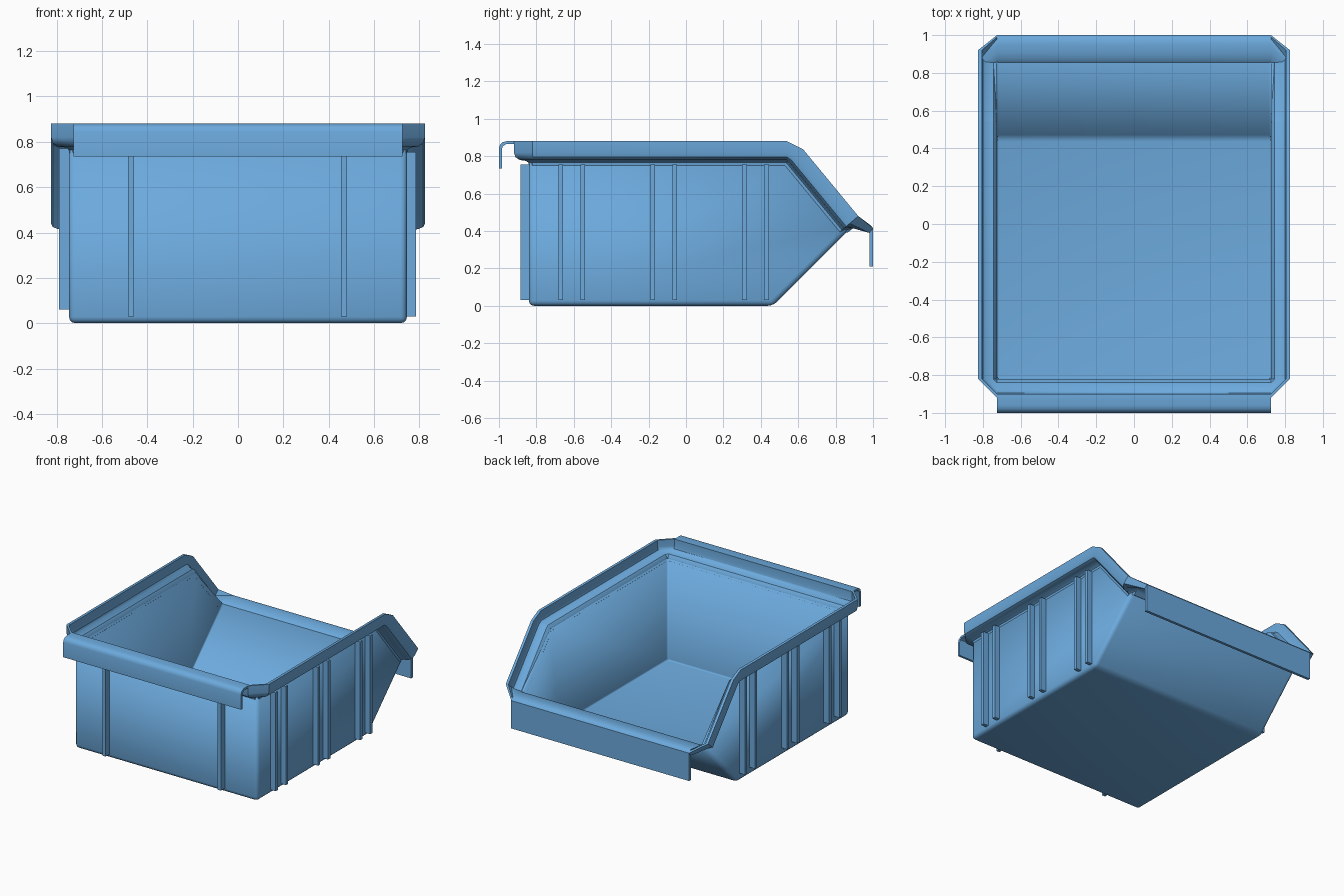
import bpy, bmesh, math
from mathutils import Vector

if "Cube" in bpy.data.objects:
    bpy.data.objects.remove(bpy.data.objects["Cube"])

blue = bpy.data.materials.new("blue_plastic")
blue.diffuse_color = (0.15, 0.40, 0.72, 1)
blue.use_nodes = True
blue.node_tree.nodes["Principled BSDF"].inputs["Base Color"].default_value = blue.diffuse_color


def finish(name, bm, smooth=True):
    bmesh.ops.recalc_face_normals(bm, faces=bm.faces)
    me = bpy.data.meshes.new(name)
    bm.to_mesh(me)
    bm.free()
    ob = bpy.data.objects.new(name, me)
    bpy.context.collection.objects.link(ob)
    me.materials.append(blue)
    if smooth:
        bpy.ops.object.select_all(action='DESELECT')
        bpy.context.view_layer.objects.active = ob
        ob.select_set(True)
        bpy.ops.object.shade_smooth_by_angle(angle=math.radians(35))
    return ob


def prism(bm, profile, x):
    """Extrude a (y, z) profile from -x to x; return its strip faces."""
    a = [bm.verts.new((-x, y, z)) for y, z in profile]
    b = [bm.verts.new((x, y, z)) for y, z in profile]
    bm.faces.new(a)
    bm.faces.new(b[::-1])
    n = len(a)
    return [bm.faces.new((a[i], b[i], b[(i + 1) % n], a[(i + 1) % n])) for i in range(n)]


# Bin body: side profile extruded, top and slanted mouth left open
bm = bmesh.new()
strips = prism(bm, [(-0.84, 0), (0.465, 0), (0.87, 0.405), (0.54, 0.765), (-0.84, 0.765)], 0.745)
bmesh.ops.recalc_face_normals(bm, faces=bm.faces)
bmesh.ops.delete(bm, geom=strips[2:4], context='FACES_ONLY')
bmesh.ops.bevel(bm, geom=[e for e in bm.edges if len(e.link_faces) == 2],
                offset=0.028, segments=3, profile=0.5, affect='EDGES')
# inner skin comes from a solidify modifier
body = finish("bin_body", bm)
sol = body.modifiers.new("wall_thickness", 'SOLIDIFY')
sol.thickness = 0.02
sol.offset = -1

# Rim: stepped section lofted around the mouth, ending in the rounded pouring lip
section = [(0, -0.03), (0.005, -0.005), (0.02, 0.012), (0.06, 0.018), (0.075, 0.03),
           (0.08, 0.05), (0.08, 0.10), (0.10, 0.10), (0.10, 0.04), (0.092, 0.015),
           (0.07, 0), (0.035, -0.005), (0.022, -0.015), (0.02, -0.03)]
lip = [(0.84, 0.40), (0.855, 0.418), (0.875, 0.432), (0.91, 0.442), (0.95, 0.442),
       (0.98, 0.435), (0.99, 0.428), (1.0, 0.415), (0.98, 0.39), (0.965, 0.412),
       (0.94, 0.42), (0.915, 0.42), (0.89, 0.412), (0.865, 0.392)]
slope_up = Vector((0, 0.76, 0.65))
stations = [((0.725, -0.82, 0.78), (0, -1, 0), (0, 0, 1)),
            ((0.725, -0.82, 0.78), (1, 0, 0), (0, 0, 1)),
            ((0.725, 0.54, 0.78), (1, 0, 0), (0, 0, 1)),
            ((0.725, 0.55, 0.772), (1, 0, 0), slope_up),
            ((0.725, 0.845, 0.415), (1, 0, 0), slope_up)]
rings = [[Vector(p) + Vector(o) * s + Vector(u) * t for s, t in section] for p, o, u in stations]
rings.append([Vector((0.725, y, z)) for y, z in lip])
rings += [[Vector((-v.x, v.y, v.z)) for v in r] for r in reversed(rings)]
bm = bmesh.new()
loops = [[bm.verts.new(v) for v in r] for r in rings]
n = len(section)
for i, a in enumerate(loops):
    b = loops[(i + 1) % len(loops)]
    for j in range(n):
        k = (j + 1) % n
        bm.faces.new((a[j], a[k], b[k], b[j]))
bmesh.ops.remove_doubles(bm, verts=bm.verts, dist=1e-5)
finish("rim", bm)

# Hanging hook on the -y side
bm = bmesh.new()
prism(bm, [(-0.90, 0.88), (-0.96, 0.88), (-0.98, 0.875), (-0.994, 0.863), (-1, 0.845),
           (-1, 0.735), (-0.984, 0.735), (-0.984, 0.84), (-0.978, 0.855), (-0.96, 0.865),
           (-0.90, 0.865)], 0.725)
finish("hanging_hook", bm)

# Label flap below the pouring lip
bm = bmesh.new()
prism(bm, [(0.98, 0.21), (1.0, 0.21), (1.0, 0.415), (0.98, 0.415)], 0.725)
finish("lip_flap", bm, False)


def rib(name, lo, hi):
    bm = bmesh.new()
    bmesh.ops.create_cube(bm, size=1)
    for v in bm.verts:
        v.co = [l + (c + 0.5) * (h - l) for c, l, h in zip(v.co, lo, hi)]
    finish(name, bm, False)


# Stiffening ribs: three pairs on each side, two on the hook side
for i, y in enumerate((-0.67, -0.552, -0.178, -0.06, 0.313, 0.43)):
    rib(f"right_rib_{i}", (0.735, y - 0.013, 0.03), (0.786, y + 0.013, 0.755))
    rib(f"left_rib_{i}", (-0.79, y - 0.013, 0.06), (-0.735, y + 0.013, 0.77))
for i, x in enumerate((-0.472, 0.468)):
    rib(f"hook_side_rib_{i}", (x - 0.013, -0.886, 0.03), (x + 0.013, -0.83, 0.755))
